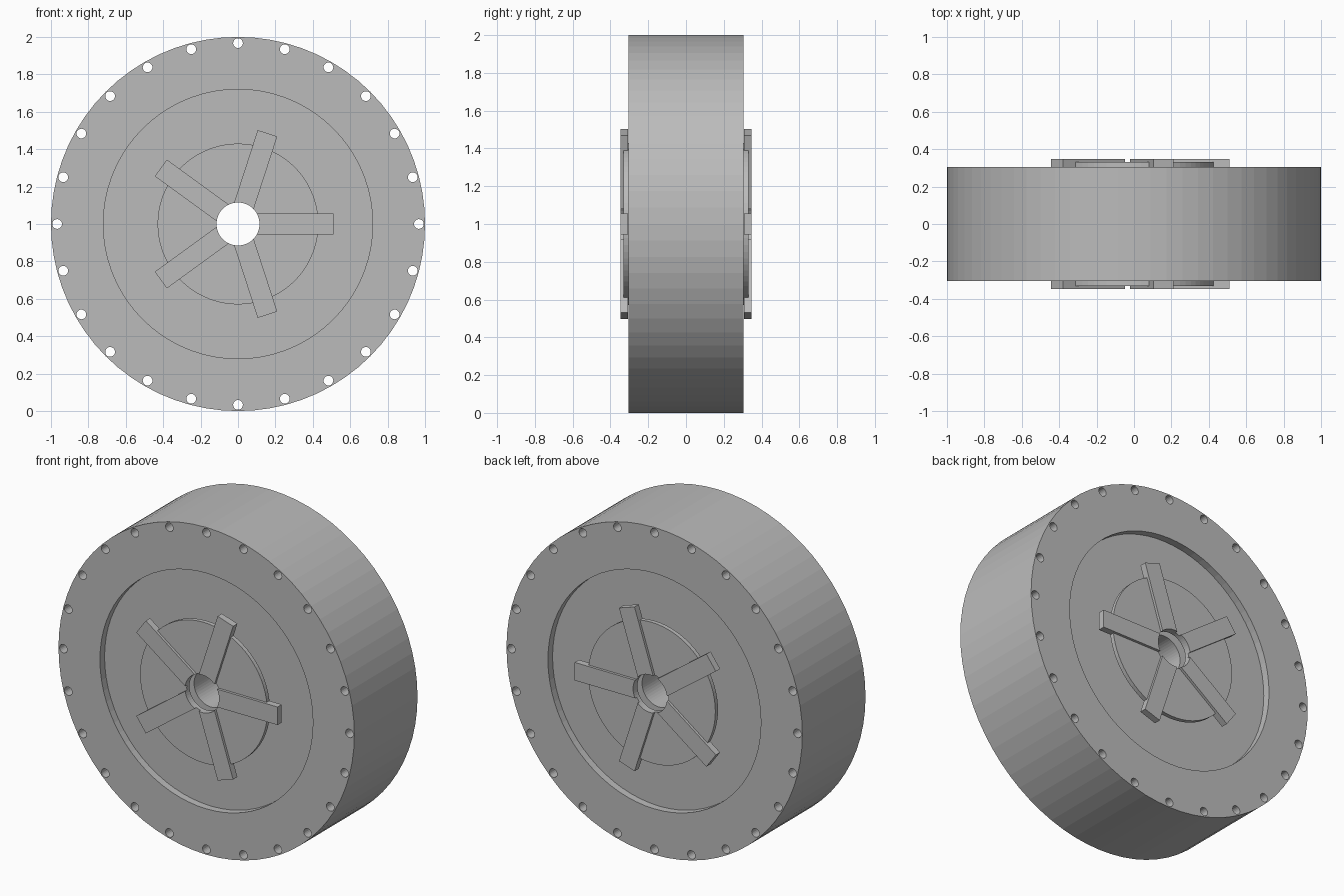
import bpy, bmesh
from math import pi, cos, sin, radians
from mathutils import Matrix

if "Cube" in bpy.data.objects:
    bpy.data.objects.remove(bpy.data.objects["Cube"], do_unlink=True)

CENTRE = Matrix.Translation((0, 0, 1))
HALF = 0.305       # half width of the wheel
FLOOR = 0.26       # depth of the recess floor
BORE = 0.115

grey = bpy.data.materials.new("plain_grey")
grey.use_nodes = True
COLOUR = (0.5, 0.5, 0.5, 1)
grey.diffuse_color = COLOUR
grey.node_tree.nodes["Principled BSDF"].inputs["Base Color"].default_value = COLOUR


def add_disc(bm, radius, y0, y1, sides, x=0, z=0):
    """Closed cylinder along y."""
    m = Matrix.Translation((x, (y0 + y1) / 2, z)) @ Matrix.Rotation(pi / 2, 4, 'X')
    bmesh.ops.create_cone(bm, cap_ends=True, segments=sides, radius1=radius,
                          radius2=radius, depth=abs(y1 - y0), matrix=CENTRE @ m)


def make(name, bm):
    bmesh.ops.recalc_face_normals(bm, faces=bm.faces[:])
    mesh = bpy.data.meshes.new(name)
    bm.to_mesh(mesh)
    bm.free()
    mesh.materials.append(grey)
    ob = bpy.data.objects.new(name, mesh)
    bpy.context.collection.objects.link(ob)
    return ob


def cut(ob, cutter):
    """Subtract the cutter and bake the result."""
    mod = ob.modifiers.new("cut", 'BOOLEAN')
    mod.operation, mod.solver, mod.object = 'DIFFERENCE', 'EXACT', cutter
    bpy.context.view_layer.update()
    graph = bpy.context.evaluated_depsgraph_get()
    baked = bpy.data.meshes.new_from_object(ob.evaluated_get(graph))
    ob.modifiers.clear()
    ob.data = baked


# Cutters: axle bore, bolt holes and the two face recesses
bm = bmesh.new()
add_disc(bm, BORE, -1, 1, 48)
bore_cutter = make("bore_cutter", bm)

bm = bmesh.new()
for i in range(24):
    a = radians(15 * i)
    add_disc(bm, 0.026, -1, 1, 20, 0.967 * cos(a), 0.967 * sin(a))
bolt_cutter = make("bolt_cutter", bm)

bm = bmesh.new()
for side in (-1, 1):
    add_disc(bm, 0.72, side * FLOOR, side * 0.5, 72)
recess_cutter = make("recess_cutter", bm)

# Wheel body
bm = bmesh.new()
add_disc(bm, 1, -HALF, HALF, 72)
body = make("wheel_body", bm)
for cutter in (recess_cutter, bolt_cutter, bore_cutter):
    cut(body, cutter)

# Hub plate and five spokes on each face
for side, label in ((-1, "front"), (1, "back")):
    bm = bmesh.new()
    add_disc(bm, 0.43, side * HALF, side * 0.331, 72)
    cut(make(label + "_hub_plate", bm), bore_cutter)
    for i in range(5):
        bm = bmesh.new()
        turn = Matrix.Rotation(-radians(72 * i), 4, 'Y')
        shift = Matrix.Translation((0.255, side * 0.3265, 0))
        size = Matrix.Diagonal((0.51, 0.041, 0.11, 1))
        bmesh.ops.create_cube(bm, size=1, matrix=CENTRE @ turn @ shift @ size)
        cut(make(f"{label}_spoke_{i + 1}", bm), bore_cutter)

for cutter in (bore_cutter, bolt_cutter, recess_cutter):
    bpy.data.objects.remove(cutter, do_unlink=True)
